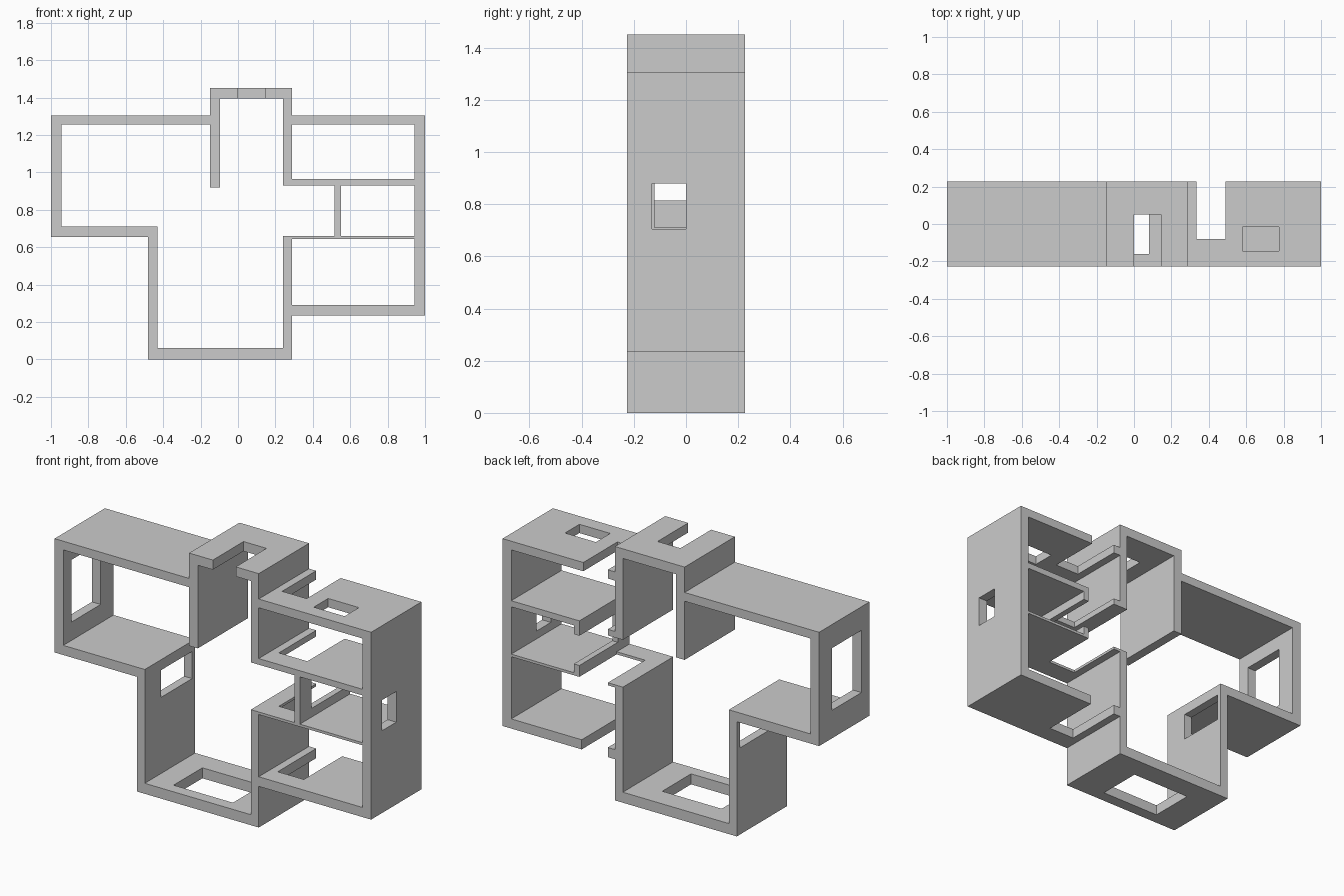
import bpy, bmesh, math
from mathutils import Matrix, Vector

if "Cube" in bpy.data.objects:
    bpy.data.objects.remove(bpy.data.objects["Cube"])

HALF_DEPTH = 0.227

# Front section: outer outline, then the rooms inside it (x, z)
outline = [(-1, .655), (-.48, .655), (-.48, 0), (.29, 0), (.29, .235), (1, .235),
           (1, 1.305), (.29, 1.305), (.29, 1.45), (-.15, 1.45), (-.15, 1.305), (-1, 1.305)]
hall = [(-.945, .71), (-.43, .71), (-.43, .06), (.24, .06), (.24, .66), (.515, .66),
        (.515, .93), (.24, .93), (.24, 1.395), (-.095, 1.395), (-.095, .92),
        (-.15, .92), (-.15, 1.255), (-.945, 1.255)]


def rect(x0, x1, z0, z1):
    return [(x0, z0), (x1, z0), (x1, z1), (x0, z1)]


rooms = [hall,
         rect(.29, .945, .965, 1.255),   # upper room
         rect(.55, .945, .66, .93),      # middle room
         rect(.29, .945, .29, .645)]     # lower room

# Wall and floor openings: (x range, y range, z range)
BACK = 0.3
openings = [
    ((-1.1, -.9), (-.155, .11), (.815, 1.17)),     # left window
    ((.9, 1.1), (-.13, 0), (.705, .88)),           # right window
    ((-.52, -.40), (-.08, .20), (.495, .65)),      # step wall window
    ((.50, .57), (-.12, BACK), (.71, .88)),        # divider doorway
    ((-.295, .08), (-.16, .10), (-.1, .1)),        # hall floor
    ((0, .145), (-.3, .05), (1.37, 1.5)),          # tower roof notch
    ((.58, .775), (-.145, -.015), (1.2, 1.35)),    # skylight
    ((.335, .49), (-.08, BACK), (1.2, 1.35)),      # stairwell, roof
    ((.335, .515), (-.11, BACK), (.91, 1.0)),      # stairwell, upper floor
    ((.335, .515), (-.11, BACK), (.62, .69)),      # stairwell, middle floor
    ((.335, .50), (-.12, BACK), (.2, .32)),        # stairwell, lower floor
]


def add_object(name, data):
    ob = bpy.data.objects.new(name, data)
    bpy.context.collection.objects.link(ob)
    return ob


def evaluated_mesh(ob):
    bpy.context.view_layer.update()
    dg = bpy.context.evaluated_depsgraph_get()
    return bpy.data.meshes.new_from_object(ob.evaluated_get(dg))


# House shell: filled section extruded along y
curve = bpy.data.curves.new("section", 'CURVE')
curve.dimensions = '2D'
curve.fill_mode = 'BOTH'
curve.extrude = HALF_DEPTH
for loop in [outline] + rooms:
    spline = curve.splines.new('POLY')
    spline.points.add(len(loop) - 1)
    for p, (x, z) in zip(spline.points, loop):
        p.co = (x, z, 0, 1)
    spline.use_cyclic_u = True
section = add_object("section", curve)
mesh = evaluated_mesh(section)
bpy.data.objects.remove(section)

bm = bmesh.new()
bm.from_mesh(mesh)
bmesh.ops.transform(bm, matrix=Matrix.Rotation(math.pi / 2, 4, 'X'), verts=bm.verts)
bmesh.ops.remove_doubles(bm, verts=bm.verts, dist=1e-4)
bmesh.ops.recalc_face_normals(bm, faces=bm.faces)
for f in bm.faces:
    f.smooth = False
bm.to_mesh(mesh)
bm.free()
shell = add_object("house_shell", mesh)

# Cutter made of one box per opening
bm = bmesh.new()
for spans in openings:
    centre = Vector([(a + b) / 2 for a, b in spans])
    size = [b - a for a, b in spans]
    bmesh.ops.create_cube(bm, size=1,
                          matrix=Matrix.Translation(centre) @ Matrix.Diagonal((*size, 1)))
cut_mesh = bpy.data.meshes.new("opening_cutter")
bm.to_mesh(cut_mesh)
bm.free()
cutter = add_object("opening_cutter", cut_mesh)
cutter.hide_render = True

mod = shell.modifiers.new("openings", 'BOOLEAN')
mod.operation = 'DIFFERENCE'
mod.solver = 'EXACT'
mod.object = cutter
result = evaluated_mesh(shell)
shell.modifiers.clear()
shell.data = result
bpy.data.objects.remove(cutter)
